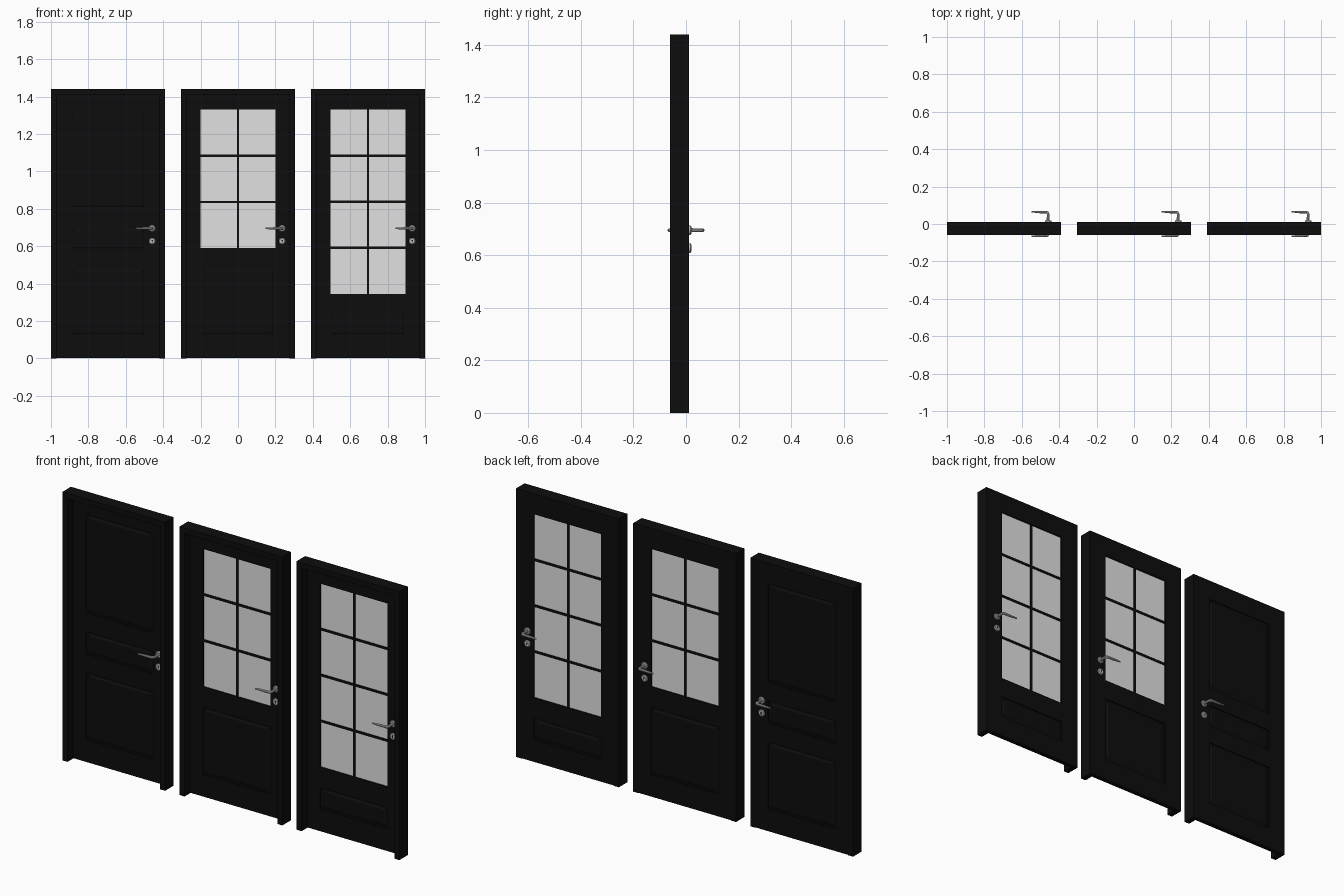
import bpy, bmesh
from mathutils import Matrix, Vector

cube = bpy.data.objects.get("Cube")
if cube:
    bpy.data.objects.remove(cube)


def material(name, colour):
    m = bpy.data.materials.new(name)
    m.use_nodes = True
    m.diffuse_color = colour
    m.node_tree.nodes["Principled BSDF"].inputs["Base Color"].default_value = colour
    return m


BLACK = material("black paint", (0.004, 0.004, 0.004, 1))
GLASS = material("frosted glass", (0.75, 0.75, 0.75, 1))
METAL = material("brushed metal", (0.5, 0.5, 0.5, 1))

WIDTH, HEIGHT = 0.61, 1.44
FRONT, FACE = -0.06, 0.012      # front of the frame, half thickness of the leaf
JAMB, PANEL = 0.03, 0.2         # jamb width, half width of panels and glass
TOP = 1.33


def finish(bm, name, mat, x):
    bmesh.ops.recalc_face_normals(bm, faces=bm.faces)
    mesh = bpy.data.meshes.new(name)
    bm.to_mesh(mesh)
    bm.free()
    ob = bpy.data.objects.new(name, mesh)
    ob.location.x = x
    mesh.materials.append(mat)
    bpy.context.collection.objects.link(ob)
    return ob


def box(bm, x0, x1, y0, y1, z0, z1):
    low, high = Vector((x0, y0, z0)), Vector((x1, y1, z1))
    mat = Matrix.Translation((low + high) / 2) @ Matrix.Diagonal((*(high - low), 1))
    return bmesh.ops.create_cube(bm, size=1, matrix=mat)["verts"]


def disc(bm, x, z, y0, y1, r0, r1, sides=24):
    # Short cylinder or cone along y
    mat = Matrix.Translation((x, (y0 + y1) / 2, z)) @ Matrix.Rotation(-1.5707963, 4, "X")
    bmesh.ops.create_cone(bm, cap_ends=True, segments=sides, radius1=r0, radius2=r1,
                          depth=y1 - y0, matrix=mat)


def smooth(ob):
    bpy.ops.object.select_all(action="DESELECT")
    ob.select_set(True)
    bpy.context.view_layer.objects.active = ob
    bpy.ops.object.shade_smooth_by_angle()


def door_frame(x):
    half = WIDTH / 2
    bm = bmesh.new()
    for s in (-1, 1):
        a, b = sorted((s * half, s * (half - JAMB)))
        box(bm, a, b, FRONT, FACE, 0, HEIGHT)
    box(bm, JAMB - half, half - JAMB, FRONT, FACE, HEIGHT - JAMB, HEIGHT)
    finish(bm, "door_frame", BLACK, x)


def door_leaf(x, openings):
    # Stiles at the sides, rails between the openings
    edge = WIDTH / 2 - JAMB
    bm = bmesh.new()
    for s in (-1, 1):
        a, b = sorted((s * PANEL, s * edge))
        box(bm, a, b, -FACE, FACE, 0.002, HEIGHT - JAMB)
    bottom = 0.002
    for z0, z1 in openings + [(HEIGHT - JAMB, HEIGHT)]:
        box(bm, -PANEL, PANEL, -FACE, FACE, bottom, z0)
        bottom = z1
    finish(bm, "door_leaf", BLACK, x)


def raised_panel(x, z0, z1):
    # Recessed board with a sloped raised field on both faces
    bm = bmesh.new()
    board = FACE - 0.006
    box(bm, -PANEL, PANEL, -board, board, z0, z1)
    for face in [f for f in bm.faces if abs(f.normal.y) > 0.9]:
        bmesh.ops.inset_individual(bm, faces=[face], thickness=0.012)
        bmesh.ops.inset_individual(bm, faces=[face], thickness=0.014, depth=0.005)
    finish(bm, "raised_panel", BLACK, x)


def window(x, z0, rows):
    bm = bmesh.new()
    box(bm, -PANEL, PANEL, -0.004, 0.004, z0, TOP)
    finish(bm, "window_glass", GLASS, x)
    bm = bmesh.new()
    bar, depth = 0.006, FACE - 0.003
    box(bm, -bar, bar, -depth, depth, z0, TOP)
    for i in range(1, rows):
        z = z0 + (TOP - z0) * i / rows
        box(bm, -PANEL, PANEL, -depth, depth, z - bar, z + bar)
    finish(bm, "glazing_bars", BLACK, x)


def lever_handle(x, side):
    # Built on the back face, then mirrored for the front
    px, pz, kz = 0.236, 0.695, 0.627
    flip = Matrix.Diagonal((1, side, 1, 1))

    bm = bmesh.new()
    for z in (pz, kz):
        disc(bm, px, z, FACE, FACE + 0.005, 0.018, 0.018)
        disc(bm, px, z, FACE + 0.005, FACE + 0.008, 0.018, 0.014)
    bm.transform(flip)
    smooth(finish(bm, "handle_rosettes", METAL, x))

    bm = bmesh.new()
    disc(bm, px, kz + 0.003, FACE + 0.007, FACE + 0.009, 0.004, 0.004, 12)
    box(bm, px - 0.002, px + 0.002, FACE + 0.007, FACE + 0.009, kz - 0.008, kz + 0.003)
    bm.transform(flip)
    finish(bm, "keyhole", BLACK, x)

    # Spindle bending into a tapered grip
    curve = bpy.data.curves.new("lever_handle", "CURVE")
    curve.dimensions = "3D"
    curve.bevel_depth = 0.008
    curve.bevel_resolution = 3
    curve.use_fill_caps = True
    path = [(0, FACE, 1), (0, 0.053, 0.9), (-0.003, 0.06, 0.9),
            (-0.01, 0.063, 0.9), (-0.05, 0.064, 0.8), (-0.088, 0.066, 0.45)]
    line = curve.splines.new("POLY")
    line.points.add(len(path) - 1)
    for p, (dx, y, r) in zip(line.points, path):
        p.co = (px + dx, y * side, pz, 1)
        p.radius = r
    curve.materials.append(METAL)
    ob = bpy.data.objects.new("lever_handle", curve)
    ob.location.x = x
    bpy.context.collection.objects.link(ob)
    bpy.ops.object.select_all(action="DESELECT")
    ob.select_set(True)
    bpy.context.view_layer.objects.active = ob
    bpy.ops.object.convert(target="MESH")
    smooth(bpy.context.object)


def door(x, panels, glass_bottom=None, rows=0):
    openings = list(panels)
    if rows:
        openings.append((glass_bottom, TOP))
        window(x, glass_bottom, rows)
    door_frame(x)
    door_leaf(x, openings)
    for z0, z1 in panels:
        raised_panel(x, z0, z1)
    for side in (-1, 1):
        lever_handle(x, side)


SPACING = 0.695
door(-SPACING, [(0.12, 0.48), (0.58, 0.70), (0.80, TOP)])
door(0, [(0.12, 0.48)], 0.59, 3)
door(SPACING, [(0.12, 0.235)], 0.345, 4)
